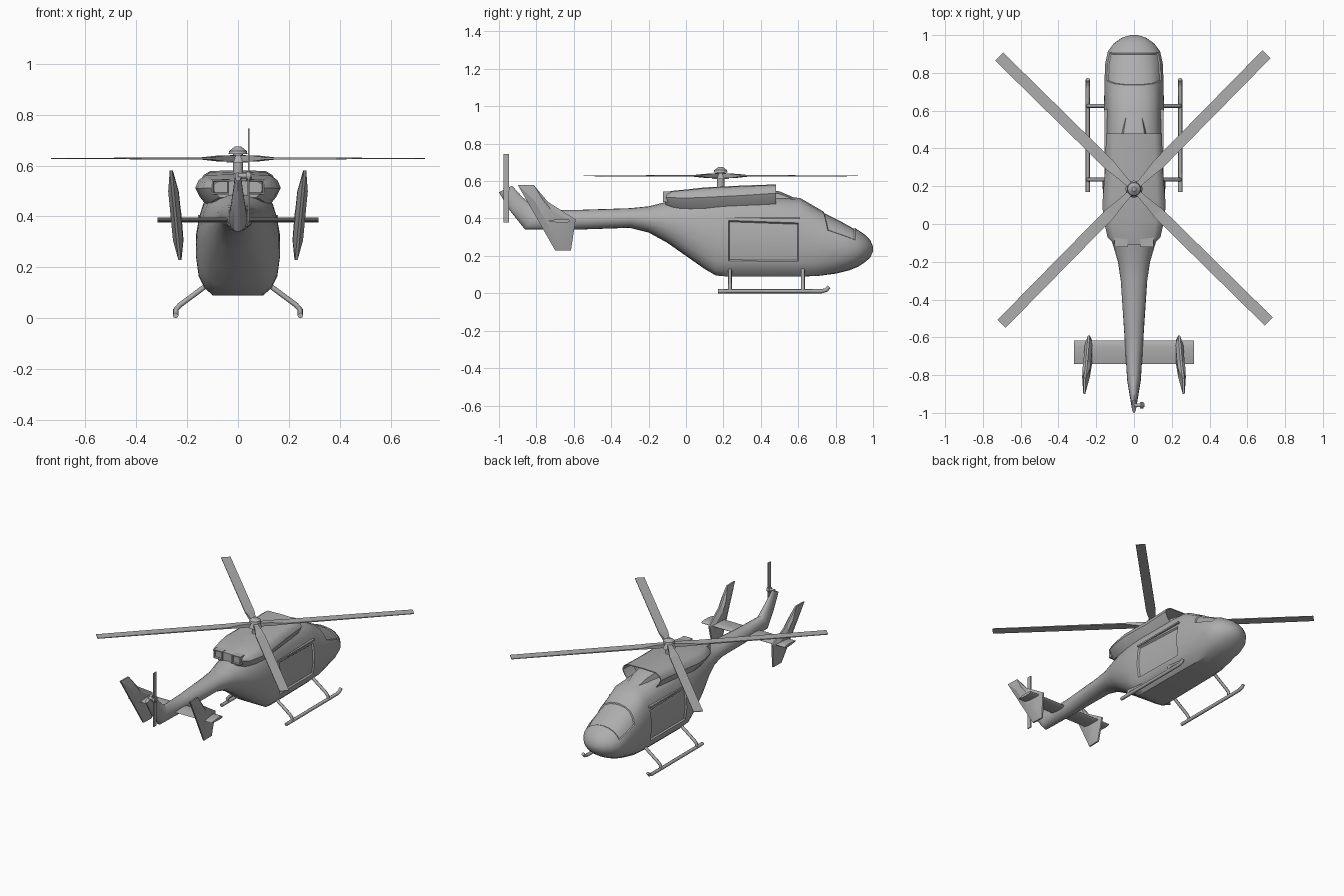
import bpy, bmesh, math
from mathutils import Vector, Matrix

cube = bpy.data.objects.get("Cube")
if cube:
    bpy.data.objects.remove(cube, do_unlink=True)

grey = bpy.data.materials.new("plain grey")
grey.use_nodes = True
grey.diffuse_color = (0.42, 0.42, 0.42, 1)
grey.node_tree.nodes["Principled BSDF"].inputs["Base Color"].default_value = grey.diffuse_color


def finish(name, bm, angle=35):
    """Turn a bmesh into a shaded object."""
    bmesh.ops.recalc_face_normals(bm, faces=bm.faces)
    mesh = bpy.data.meshes.new(name)
    bm.to_mesh(mesh)
    bm.free()
    mesh.materials.append(grey)
    ob = bpy.data.objects.new(name, mesh)
    bpy.context.collection.objects.link(ob)
    bpy.ops.object.select_all(action='DESELECT')
    ob.select_set(True)
    bpy.context.view_layer.objects.active = ob
    if angle:
        bpy.ops.object.shade_smooth_by_angle(angle=math.radians(angle))
    return ob


def loft(bm, rings):
    """Skin closed rings of points; returns rows of faces and the two caps."""
    rows = [[bm.verts.new(p) for p in ring] for ring in rings]
    n = len(rows[0])
    faces = [[bm.faces.new((a[i], a[(i + 1) % n], b[(i + 1) % n], b[i])) for i in range(n)]
             for a, b in zip(rows, rows[1:])]
    return faces, bm.faces.new(rows[0]), bm.faces.new(rows[-1])


def mirrored(half):
    """Complete a half profile that starts and ends on the centre line."""
    return half + [(-w, h) for w, h in half[-2:0:-1]]


def recess(bm, faces, rim, depth):
    bmesh.ops.recalc_face_normals(bm, faces=bm.faces)
    bmesh.ops.inset_region(bm, faces=faces, thickness=rim, depth=0, use_even_offset=True)
    bmesh.ops.inset_region(bm, faces=faces, thickness=0.006, depth=-depth, use_even_offset=True)


def cylinder(name, r1, r2, start, end, sides=20):
    bm = bmesh.new()
    a, b = Vector(start), Vector(end)
    turn = (b - a).to_track_quat('Z', 'Y').to_matrix().to_4x4()
    bmesh.ops.create_cone(bm, cap_ends=True, segments=sides, radius1=r1, radius2=r2,
                          depth=(b - a).length, matrix=Matrix.Translation((a + b) / 2) @ turn)
    return finish(name, bm)


def box(name, low, high, open_back=False):
    bm = bmesh.new()
    lo, hi = Vector(low), Vector(high)
    bmesh.ops.create_cube(bm, size=1, matrix=Matrix.Translation((lo + hi) / 2)
                          @ Matrix.Diagonal((*(hi - lo), 1)))
    if open_back:
        recess(bm, [f for f in bm.faces if f.normal.y < -0.9], 0.005, 0.04)
    return finish(name, bm, 0)


def tube(name, points, radius):
    curve = bpy.data.curves.new(name, 'CURVE')
    curve.dimensions = '3D'
    curve.bevel_depth = radius
    curve.bevel_resolution = 2
    curve.use_fill_caps = True
    line = curve.splines.new('POLY')
    line.points.add(len(points) - 1)
    for p, co in zip(line.points, points):
        p.co = (*co, 1)
    curve.materials.append(grey)
    ob = bpy.data.objects.new(name, curve)
    bpy.context.collection.objects.link(ob)


# Fuselage: (top y, bottom y, top z, bottom z, half width, boxiness)
stations = [
    (-.93, -1, .575, .54, .012, 0), (-.88, -.94, .52, .44, .022, 0),
    (-.8, -.86, .445, .34, .036, 0), (-.6, -.6, .445, .34, .05, 0),
    (-.3, -.3, .455, .35, .07, 0), (-.2, -.2, .465, .325, .085, 0),
    (-.1, -.1, .49, .27, .115, .2), (0, 0, .51, .2, .145, .5),
    (.1, .1, .53, .13, .16, .8), (.16, .16, .53, .095, .165, 1),
    (.22, .22, .53, .09, .166, 1), (.61, .61, .51, .09, .16, 1),
    (.67, .7, .475, .092, .158, .9), (.73, .8, .44, .105, .157, .6),
    (.83, .87, .39, .122, .153, .4), (.91, .92, .345, .142, .138, .2),
    (.955, .955, .315, .165, .108, 0), (.985, .985, .285, .19, .066, 0),
    (1, 1, .25, .225, .02, 0)]
cabin = [(0, 0), (.6, 0), (.8, .07), (.93, .17), (1, .36), (.99, .55),
         (.92, .7), (.82, .82), (.68, .92), (.4, .98), (0, 1)]
count = len(cabin) - 1
rings = []
for top_y, low_y, top_z, low_z, width, boxy in stations:
    half = []
    for i, (w, h) in enumerate(cabin):
        a = math.pi * i / count
        half.append((math.sin(a) * (1 - boxy) + w * boxy,
                     (1 - math.cos(a)) / 2 * (1 - boxy) + h * boxy))
    rings.append([(w * width, low_y + (top_y - low_y) * h, low_z + (top_z - low_z) * h)
                  for w, h in mirrored(half)])
bm = bmesh.new()
rows, _, _ = loft(bm, rings)
# Sliding doors and windscreen are recessed panels
door_row = next(i for i, s in enumerate(stations) if s[0] == .22)
doors = [f for i, f in enumerate(rows[door_row]) if i in (3, 4, 5) or 2 * count - 1 - i in (3, 4, 5)]
screen = [f for row in rows[door_row + 3:door_row + 5] for f in row[6:2 * count - 6]]
recess(bm, doors, 0.008, 0.01)
recess(bm, screen, 0.006, 0.006)
finish("fuselage", bm)

# Engine cowling with an open intake at its front
shell = mirrored([(0, 0), (.72, 0), (.9, .3), (1, .58), (.92, .82), (.74, .97), (0, 1)])
cowl = [(-.11, .475, .54, .1), (-.07, .46, .548, .14), (.02, .445, .557, .16),
        (.1, .44, .566, .168), (.3, .45, .576, .152), (.48, .47, .582, .148)]
bm = bmesh.new()
_, _, front = loft(bm, [[(w * width, y, low + (top - low) * h) for w, h in shell]
                        for y, low, top, width in cowl])
recess(bm, [front], 0.006, 0.1)
finish("engine_cowling", bm, 40)

# Roof fairing leading into the intake
bm = bmesh.new()
loft(bm, [[(w * width, y, low + (top - low) * h) for w, h in mirrored([(0, 0), (1, 0), (.75, .8), (0, 1)])]
          for y, low, top, width in [(.36, .48, .565, .09), (.5, .48, .545, .07), (.68, .45, .468, .03)]])
finish("roof_fairing", bm)

# Rotor mast, hub and cap
hub = Vector((0, .185, .628))
cylinder("rotor_mast", .02, .02, hub - Vector((0, 0, .08)), hub + Vector((0, 0, .02)))
cylinder("rotor_hub", .045, .03, hub - Vector((0, 0, .016)), hub + Vector((0, 0, .014)))
cylinder("cap_rim", .037, .034, hub + Vector((0, 0, .018)), hub + Vector((0, 0, .03)))
cylinder("cap_dome", .034, .012, hub + Vector((0, 0, .03)), hub + Vector((0, 0, .047)))

# Four main blades: (distance, half chord, half thickness)
for k in range(4):
    bm = bmesh.new()
    loft(bm, [[(r, c, t), (r, -c, t), (r, -c, -t), (r, c, -t)] for r, c, t in
              [(.02, .014, .012), (.1, .02, .011), (.18, .03, .004), (1, .03, .002)]])
    bm.transform(Matrix.Translation(hub) @ Matrix.Rotation(math.radians(45.5 + 90 * k), 4, 'Z'))
    finish("main_blade", bm, 0)

# Tail rotor
cylinder("tail_rotor_shaft", .01, .01, (0, -.96, .56), (.055, -.96, .56), 12)
cylinder("tail_rotor_hub", .018, .018, (.032, -.96, .56), (.05, -.96, .56), 12)
box("tail_rotor_blade", (.039, -.975, .378), (.045, -.946, .745))

# Tailplane with a thin aerofoil section
bm = bmesh.new()
section = [(-.74, 0), (-.7, .007), (-.65, .01), (-.625, .006), (-.618, 0)]
section += [(y, -z) for y, z in section[-2:0:-1]]
loft(bm, [[(x, y, .387 + z) for y, z in section] for x in (-.317, .317)])
finish("tailplane", bm)

outline = [(-.9, .58), (-.815, .58), (-.74, .49), (-.59, .395), (-.615, .23), (-.7, .23)]
middle = Vector((-.705, .4))
for side, label in ((1, "left"), (-1, "right")):
    # Lens-shaped end fin, toed and leaning outwards towards its tip
    bm = bmesh.new()
    rings = []
    for scale, offset in ((.55, -.02), (1, -.005), (1, .005), (.55, .02)):
        ring = []
        for p in outline:
            y, z = middle + (Vector(p) - middle) * scale
            x = .243 + (z - .4) * .08 - (y + .7) * .03 + offset
            ring.append((side * x, y, z))
        rings.append(ring)
    loft(bm, rings)
    finish(label + "_end_fin", bm, 20)

    # Exhaust outlet and door rail
    xs = sorted((side * .035, side * .102))
    box(label + "_exhaust", (xs[0], -.122, .487), (xs[1], .0, .545), True)
    xs = sorted((side * .14, side * .157))
    box(label + "_door_rail", (xs[0], .215, .396), (xs[1], .61, .406))

    # Landing skid and its struts
    tube(label + "_skid", [(side * .245, y, z) for y, z in
                           ((.17, .011), (.725, .011), (.75, .018), (.765, .034))], .011)
    for y in (.235, .625):
        tube(label + "_skid_strut", [(side * x, y, z) for x, z in
                                     ((.08, .16), (.12, .132), (.228, .052), (.243, .036), (.245, .012))], .01)
